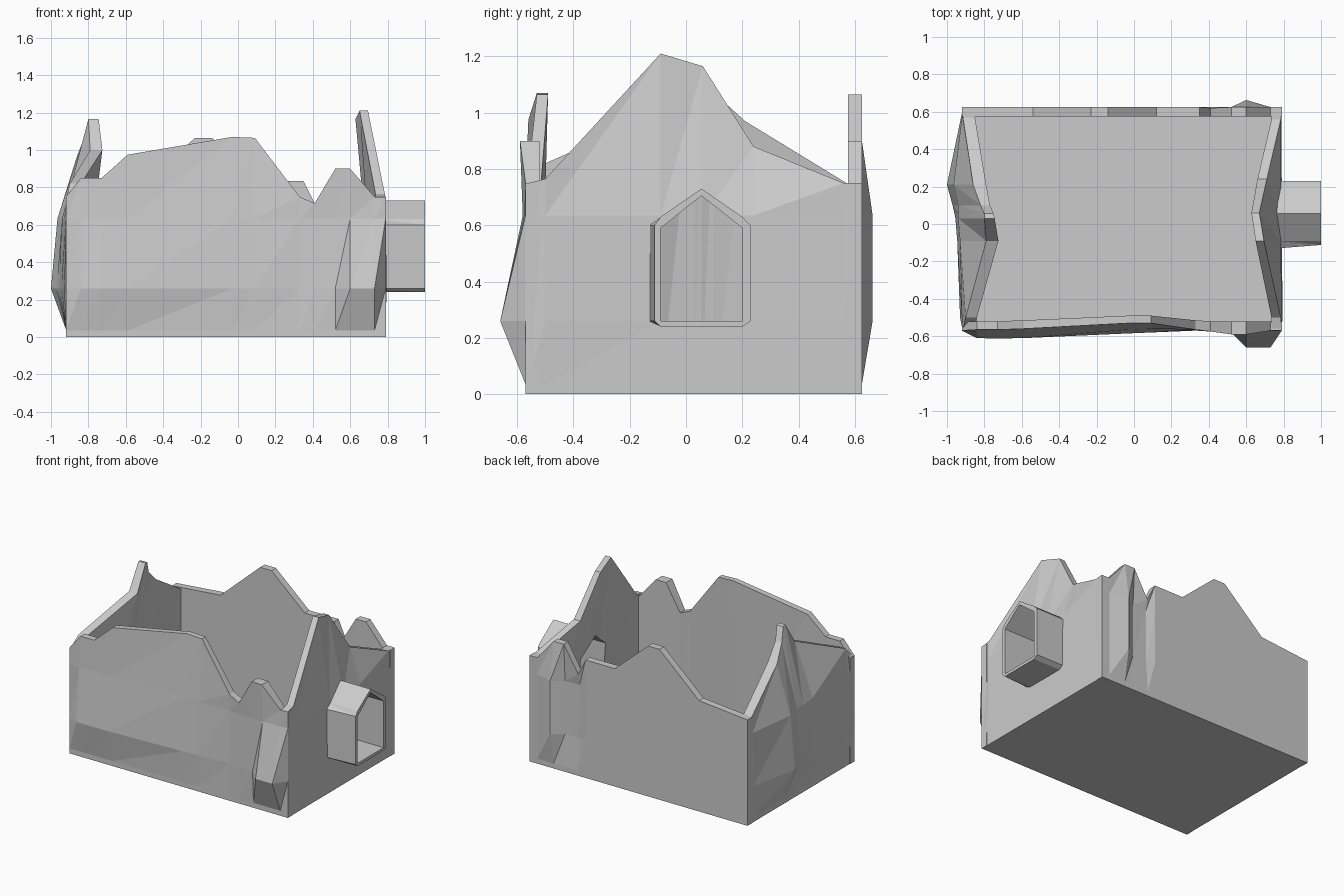
import bpy, bmesh


def mesh_object(name, verts, faces):
    bm = bmesh.new()
    vs = [bm.verts.new(v) for v in verts]
    for f in faces:
        bm.faces.new([vs[i] for i in f])
    bmesh.ops.remove_doubles(bm, verts=bm.verts, dist=0.0005)
    bmesh.ops.recalc_face_normals(bm, faces=bm.faces)
    me = bpy.data.meshes.new(name)
    bm.to_mesh(me)
    bm.free()
    ob = bpy.data.objects.new(name, me)
    bpy.context.collection.objects.link(ob)
    return ob


def rings(name, loops, closed=False):
    """Skin equal loops with triangles; cap the ends, or join last to first."""
    n, m = len(loops[0]), len(loops)
    verts = [v for lp in loops for v in lp]
    faces = []
    for a in range(m if closed else m - 1):
        b = (a + 1) % m
        for j in range(n):
            k = (j + 1) % n
            faces += [(a * n + j, a * n + k, b * n + k), (a * n + j, b * n + k, b * n + j)]
    if not closed:
        faces += [tuple(range(n)), tuple(range((m - 1) * n, m * n))]
    return mesh_object(name, verts, faces)


def wall(name, cols, base_out, base_in, place):
    """Columns: along, top height, outer/inner depth at top, outer depth at z .26 and .64."""
    loops = []
    for u, top, o_top, i_top, o26, o64 in cols:
        section = [(base_in, 0), (base_out, 0), (base_out, .035), (o26, .26), (o64, .635), (o_top, top), (i_top, top)]
        loops.append([place(u, d, z) for d, z in section])
    return rings(name, loops)


def along_x(u, d, z):
    return (u, d, z)


def along_y(u, d, z):
    return (d, u, z)


# Front wall with jagged crest and a rock buttress near the right end
wall("front_wall", [
    (-.92, .75, -.57, -.52, -.57, -.57),
    (-.84, .85, -.565, -.52, -.61, -.575),
    (-.73, .85, -.565, -.52, -.612, -.575),
    (-.59, .975, -.56, -.515, -.61, -.575),
    (-.03, 1.07, -.53, -.49, -.585, -.565),
    (.09, 1.065, -.53, -.49, -.58, -.56),
    (.33, .75, -.565, -.515, -.57, -.565),
    (.41, .715, -.575, -.52, -.575, -.57),
    (.52, .90, -.59, -.52, -.58, -.575),
    (.60, .90, -.59, -.52, -.66, -.58),
    (.73, .75, -.57, -.52, -.66, -.575),
    (.79, .75, -.57, -.52, -.57, -.57)], -.57, -.52, along_x)

# Back wall with a ridge near the right end
wall("back_wall", [
    (.79, .75, .625, .575, .625, .625),
    (.73, .75, .625, .575, .625, .625),
    (.60, .90, .625, .575, .663, .663),
    (.52, .90, .625, .575, .61, .61),
    (.41, .715, .62, .575, .61, .605),
    (.35, .835, .625, .575, .625, .625),
    (.26, .835, .625, .575, .625, .625),
    (.12, .835, .625, .575, .625, .625),
    (-.14, 1.065, .625, .575, .625, .625),
    (-.23, 1.065, .625, .575, .625, .625),
    (-.54, .785, .625, .575, .625, .625),
    (-.92, .75, .625, .575, .625, .625)], .625, .575, along_x)

# Left wall: bulging outside, leaning inward to a peak
wall("left_wall", [
    (.60, .75, -.915, -.85, -.918, -.918),
    (.57, .75, -.915, -.85, -.925, -.92),
    (.21, .97, -.86, -.79, -1.0, -.965),
    (.10, 1.07, -.82, -.77, -.97, -.94),
    (.055, 1.16, -.80, -.75, -.96, -.94),
    (.03, 1.165, -.80, -.745, -.955, -.94),
    (-.09, 1.0, -.79, -.725, -.945, -.93),
    (-.50, .82, -.90, -.84, -.93, -.92),
    (-.56, .75, -.915, -.85, -.918, -.918)], -.918, -.85, along_y)

# Right wall: leaning inward to a peak
right = wall("right_wall", [
    (-.56, .75, .788, .735, .788, .788),
    (-.50, .765, .785, .735, .795, .79),
    (-.09, 1.21, .695, .65, .79, .785),
    (.06, 1.165, .67, .628, .79, .785),
    (.24, .88, .71, .66, .79, .785),
    (.56, .75, .785, .735, .788, .785),
    (.60, .75, .786, .735, .788, .788)], .788, .735, along_y)

# Thin floor plate
rings("floor", [[(-.852, -.522, z), (.737, -.522, z), (.737, .577, z), (-.852, .577, z)] for z in (0, .035)])

# Gabled tunnel through the right wall
outer = [(-.09, .24), (.2, .24), (.23, .26), (.23, .6), (.2, .63), (.055, .73), (-.09, .63), (-.112, .6), (-.112, .26)]
inner = [(-.09, .26), (.2, .26), (.2, .26), (.2, .59), (.2, .59), (.055, .705), (-.09, .59), (-.09, .59), (-.09, .26)]


def wide(y, x):
    return y - .02 if y < -.1 and x < .9 else y


tube = [[(x, wide(y, x), z) for y, z in pts]
        for x, pts in ((.745, outer), (1.0, outer), (1.0, inner), (.745, inner))]
tunnel = rings("tunnel", tube, closed=True)

# Tunnel opening cut through the wall
hole = [(-.09, .255), (.2, .255), (.2, .59), (.055, .705), (-.09, .59)]
cutter = rings("opening_cutter", [[(x, y, z) for y, z in hole] for x in (.5, 1.1)])
cutter.hide_render = True
mod = right.modifiers.new("opening", 'BOOLEAN')
mod.operation = 'DIFFERENCE'
mod.solver = 'EXACT'
mod.object = cutter
bpy.context.view_layer.objects.active = right
bpy.ops.object.modifier_apply(modifier=mod.name)
bpy.data.objects.remove(cutter)
